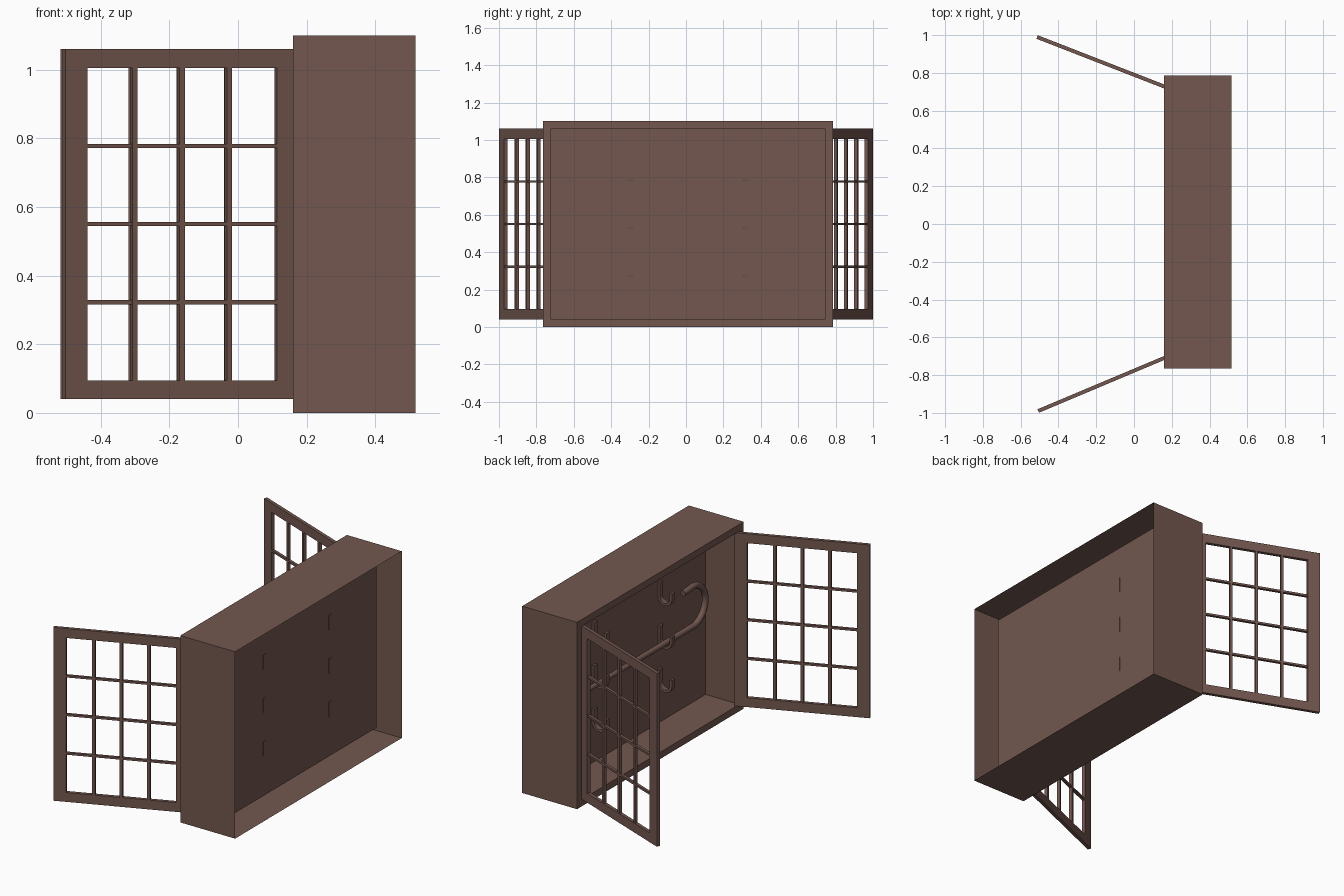
import bpy, bmesh
from math import sin, cos, pi, atan2, hypot
from mathutils import Matrix, Vector

if "Cube" in bpy.data.objects:
    bpy.data.objects.remove(bpy.data.objects["Cube"])

wood = bpy.data.materials.new("brown_wood")
wood.diffuse_color = (0.17, 0.095, 0.078, 1)
wood.use_nodes = True
wood.node_tree.nodes["Principled BSDF"].inputs["Base Color"].default_value = wood.diffuse_color


def finish(name, bm):
    mesh = bpy.data.meshes.new(name)
    bm.to_mesh(mesh)
    bm.free()
    mesh.materials.append(wood)
    obj = bpy.data.objects.new(name, mesh)
    bpy.context.collection.objects.link(obj)
    return obj


def add_box(bm, lo, hi):
    lo, hi = Vector(lo), Vector(hi)
    size = hi - lo
    bmesh.ops.create_cube(bm, size=1, matrix=Matrix.Translation((lo + hi) / 2)
                          @ Matrix.Diagonal((*size, 1)))


# Cabinet shell: outer walls, front rim, inner walls and back panel; open behind
MID_Y, FRONT, BACK, PANEL = 0.01, 0.16, 0.517, 0.38
bm = bmesh.new()
loops = []
for x, half, z0, z1 in ((BACK, 0.775, 0, 1.1), (FRONT, 0.775, 0, 1.1),
                        (FRONT, 0.735, 0.04, 1.06), (PANEL, 0.735, 0.04, 1.06)):
    a, b = MID_Y - half, MID_Y + half
    loops.append([bm.verts.new((x, y, z)) for y, z in ((a, z0), (b, z0), (b, z1), (a, z1))])
for p, q in zip(loops, loops[1:]):
    for i in range(4):
        j = (i + 1) % 4
        bm.faces.new((p[i], q[i], q[j], p[j]))
bm.faces.new(loops[-1][::-1])
finish("cabinet_case", bm)


# Glazed-style doors: frame plus a grid of bars, built along local x from the hinge
def door(name, hinge, end):
    dx, dy = end[0] - hinge[0], end[1] - hinge[1]
    length, t = hypot(dx, dy), 0.01
    stile, bottom, top = 0.07, 0.095, 1.005
    bm = bmesh.new()
    for s in (0, length - stile):
        add_box(bm, (s, -t, 0.04), (s + stile, t, 1.06))
    for z0, z1 in ((0.04, bottom), (top, 1.06)):
        add_box(bm, (stile, -t, z0), (length - stile, t, z1))
    for k in (1, 2, 3):
        s = stile + (length - 2 * stile) * k / 4
        z = bottom + (top - bottom) * k / 4
        add_box(bm, (s - 0.008, -0.009, bottom), (s + 0.008, 0.009, top))
        add_box(bm, (stile, -0.008, z - 0.006), (length - stile, 0.008, z + 0.006))
    obj = finish(name, bm)
    obj.location = (*hinge, 0)
    obj.rotation_euler.z = atan2(dy, dx)


door("door_left", (0.175, 0.722), (-0.513, 0.99))
door("door_right", (0.175, -0.703), (-0.507, -0.99))


# Hooks: J-shaped flat strips, ends just showing through the panel
HOOK_X = 0.335


def hook(name, y, z, width=0.03, outer=0.047, inner=0.032):
    pts = [(1, 0.08)] + [(cos(a), None, sin(a)) for a in
                         (-pi * i / 10 for i in range(11))] + [(-1, 0.035)]
    bm = bmesh.new()
    rows = []
    for p in pts:
        row = []
        for r, side in ((outer, -1), (outer, 1), (inner, 1), (inner, -1)):
            h = p[1] if len(p) == 2 else p[2] * r
            row.append(bm.verts.new((HOOK_X + p[0] * r, y + side * width / 2, z + h)))
        rows.append(row)
    for p, q in zip(rows, rows[1:]):
        for i in range(4):
            j = (i + 1) % 4
            bm.faces.new((p[i], p[j], q[j], q[i]))
    bm.faces.new(rows[0])
    bm.faces.new(rows[-1])
    bmesh.ops.recalc_face_normals(bm, faces=bm.faces)
    finish(name, bm)


for side, y in (("right", -0.295), ("left", 0.315)):
    for level, z in (("upper", 0.79), ("middle", 0.535), ("lower", 0.28)):
        hook(f"hook_{side}_{level}", y, z)

# Walking cane resting on the middle hooks, handle curling upwards
R, CY, CZ = 0.118, -0.54, 0.523
path = [(0.6, CZ)] + [(CY - R * sin(pi * i / 16), CZ + R - R * cos(pi * i / 16))
                      for i in range(17)] + [(-0.45, CZ + 2 * R - 0.008)]
curve = bpy.data.curves.new("cane", 'CURVE')
curve.dimensions = '3D'
curve.bevel_depth = 0.018
curve.bevel_resolution = 3
curve.use_fill_caps = True
spline = curve.splines.new('POLY')
spline.points.add(len(path) - 1)
for pt, (y, z) in zip(spline.points, path):
    pt.co = (HOOK_X, y, z, 1)
spline.points[0].radius = 0.75
spline.use_smooth = True
curve.materials.append(wood)
cane = bpy.data.objects.new("cane", curve)
bpy.context.collection.objects.link(cane)
